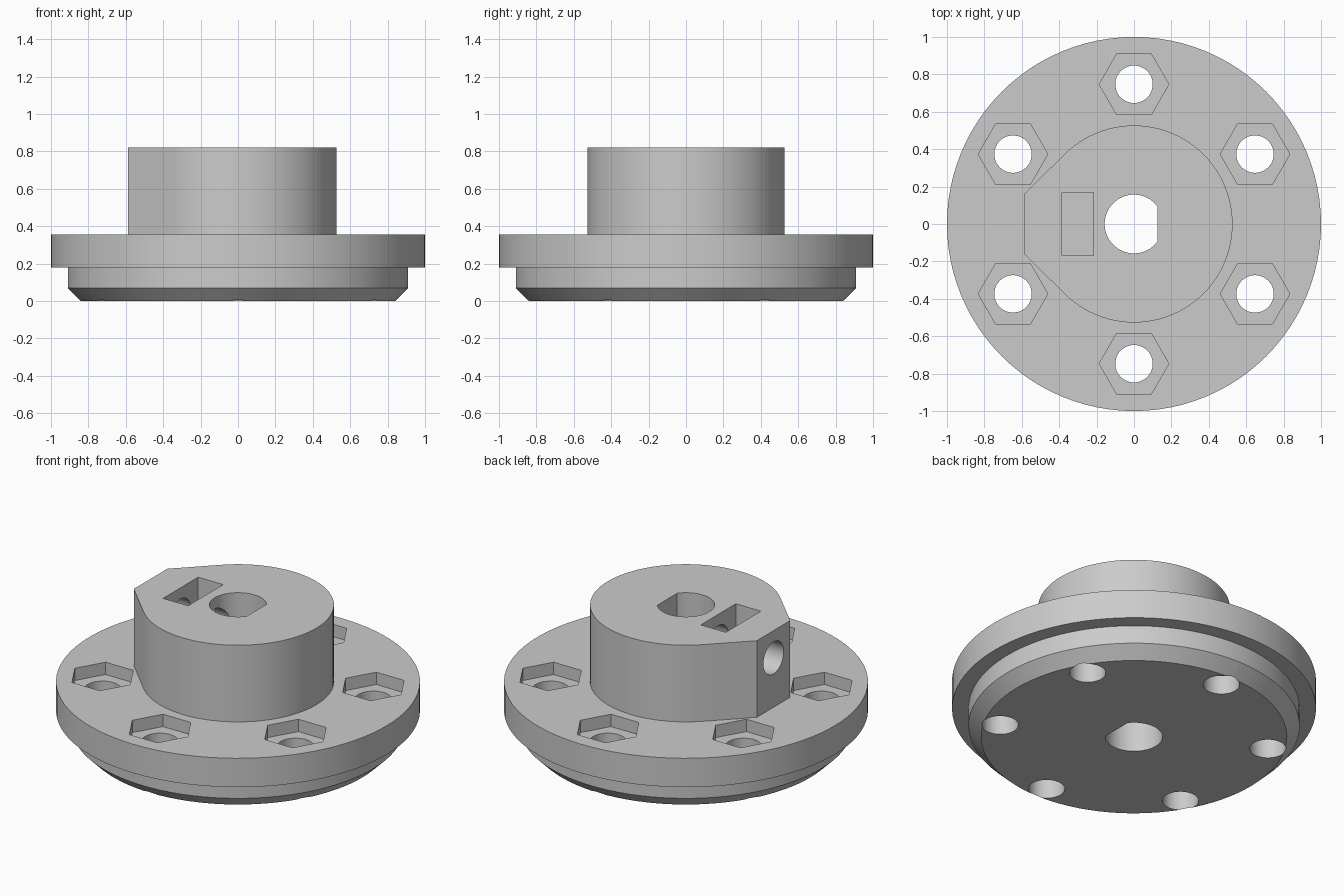
import bpy
import bmesh
from math import cos, sin, pi, radians
from mathutils import Matrix

cube = bpy.data.objects.get("Cube")
if cube:
    bpy.data.objects.remove(cube, do_unlink=True)

SEGMENTS = 96
BASE_TOP, HUB_TOP = 0.355, 0.82
SCREW_Z = 0.655

grey = bpy.data.materials.new("plain grey")
grey.use_nodes = True
grey.diffuse_color = (0.6, 0.6, 0.6, 1)
grey.node_tree.nodes["Principled BSDF"].inputs["Base Color"].default_value = (0.6, 0.6, 0.6, 1)


def finish(name, bm):
    bmesh.ops.recalc_face_normals(bm, faces=bm.faces)
    mesh = bpy.data.meshes.new(name)
    bm.to_mesh(mesh)
    bm.free()
    mesh.materials.append(grey)
    obj = bpy.data.objects.new(name, mesh)
    bpy.context.collection.objects.link(obj)
    return obj


def arc(radius, start, end, count):
    """Points along an arc, angles in radians."""
    angles = [start + (end - start) * i / count for i in range(count + 1)]
    return [(radius * cos(a), radius * sin(a)) for a in angles]


def prism(name, outline, z0, z1, matrix=Matrix()):
    """Extrude a flat outline from z0 to z1."""
    bm = bmesh.new()
    face = bm.faces.new([bm.verts.new((x, y, z0)) for x, y in outline])
    side = bmesh.ops.extrude_face_region(bm, geom=[face])["geom"]
    verts = [v for v in side if isinstance(v, bmesh.types.BMVert)]
    bmesh.ops.translate(bm, verts=verts, vec=(0, 0, z1 - z0))
    bm.transform(matrix)
    return finish(name, bm)


def round_outline(radius, count):
    return arc(radius, 0, 2 * pi, count)[:-1]


def lathe(name, profile):
    """Stack rings of (radius, z) and cap both ends."""
    bm = bmesh.new()
    rings = [[bm.verts.new((x, y, z)) for x, y in round_outline(r, SEGMENTS)]
             for r, z in profile]
    for low, high in zip(rings, rings[1:]):
        for i in range(SEGMENTS):
            j = (i + 1) % SEGMENTS
            bm.faces.new((low[i], low[j], high[j], high[i]))
    bm.faces.new(rings[0])
    bm.faces.new(rings[-1])
    return finish(name, bm)


def combine(target, other, operation):
    mod = target.modifiers.new(operation.lower(), 'BOOLEAN')
    mod.operation = operation
    mod.solver = 'EXACT'
    mod.object = other
    bpy.context.view_layer.objects.active = target
    bpy.ops.object.modifier_apply(modifier=mod.name)
    bpy.data.objects.remove(other, do_unlink=True)


# Stepped flange with a chamfered lower rim
hub = lathe("flanged_hub", [(0.84, 0), (0.91, 0.07), (0.91, 0.18),
                            (1, 0.18), (1, BASE_TOP)])

# Collar: round, with a tangent wedge ending in a flat on the right side
collar_outline = arc(0.527, radians(-135), radians(135), 72)
collar_outline += [(-0.587, 0.16), (-0.587, -0.16)]
combine(hub, prism("collar", collar_outline, 0.25, HUB_TOP), 'UNION')

# Bolt holes with hexagonal nut pockets
for k in range(6):
    a = radians(30 + 60 * k)
    place = Matrix.Translation((0.747 * cos(a), 0.747 * sin(a), 0))
    combine(hub, prism("bolt_hole", round_outline(0.1, 48), -0.1, 0.5, place), 'DIFFERENCE')
    combine(hub, prism("nut_pocket", round_outline(0.186, 6), BASE_TOP - 0.075, 0.5, place),
            'DIFFERENCE')

# D-shaped shaft bore, flat towards the left side
bore_outline = arc(0.157, radians(37), radians(323), 60)
combine(hub, prism("shaft_bore", bore_outline, -0.1, 1), 'DIFFERENCE')

# Slot for the captive nut
slot = [(-0.385, -0.168), (-0.217, -0.168), (-0.217, 0.168), (-0.385, 0.168)]
combine(hub, prism("nut_slot", slot, SCREW_Z - 0.19, 1), 'DIFFERENCE')

# Set screw hole from the flat into the bore
sideways = Matrix.Translation((0, 0, SCREW_Z)) @ Matrix.Rotation(radians(-90), 4, 'Y')
combine(hub, prism("screw_hole", round_outline(0.097, 48), 0, 0.7, sideways), 'DIFFERENCE')

bpy.ops.object.select_all(action='DESELECT')
hub.select_set(True)
bpy.context.view_layer.objects.active = hub
bpy.ops.object.shade_smooth_by_angle(angle=radians(30))
